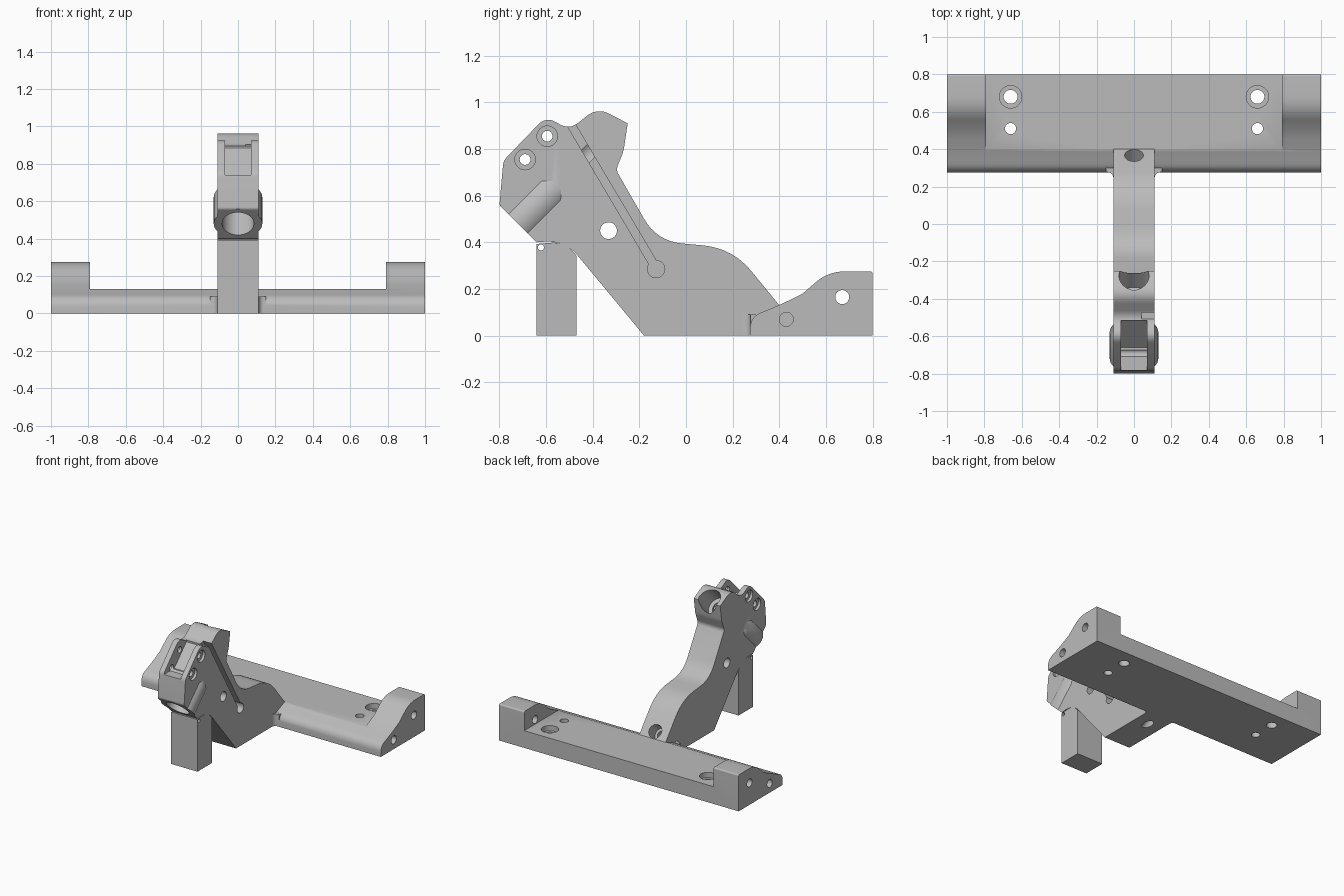
import bpy, bmesh, math
from mathutils import Vector

if "Cube" in bpy.data.objects:
    bpy.data.objects.remove(bpy.data.objects["Cube"], do_unlink=True)

grey = bpy.data.materials.new("plain grey")
grey.use_nodes = True
grey.diffuse_color = (0.5, 0.5, 0.5, 1)
grey.node_tree.nodes["Principled BSDF"].inputs["Base Color"].default_value = (0.5, 0.5, 0.5, 1)


def finish(name, bm):
    bmesh.ops.recalc_face_normals(bm, faces=bm.faces)
    mesh = bpy.data.meshes.new(name)
    bm.to_mesh(mesh)
    bm.free()
    mesh.materials.append(grey)
    obj = bpy.data.objects.new(name, mesh)
    bpy.context.collection.objects.link(obj)
    return obj


def rounded(points, steps=8):
    """Replace each (a, b, reach) corner by a smooth curve starting 'reach' away."""
    out = []
    for i, (a, b, reach) in enumerate(points):
        p = Vector((a, b))
        if not reach:
            out.append(p)
            continue
        before = Vector(points[i - 1][:2]) - p
        after = Vector(points[(i + 1) % len(points)][:2]) - p
        s, e = p + before.normalized() * reach, p + after.normalized() * reach
        for k in range(steps + 1):
            t = k / steps
            out.append(s * (1 - t) ** 2 + p * 2 * t * (1 - t) + e * t * t)
    return out


def prism(name, points, lo, hi, vertical=False):
    """Extrude a y-z outline along x, or an x-y outline along z."""
    bm = bmesh.new()
    place = (lambda p: (p.x, p.y, lo)) if vertical else (lambda p: (lo, p.x, p.y))
    face = bm.faces.new([bm.verts.new(place(p)) for p in rounded(points)])
    ext = bmesh.ops.extrude_face_region(bm, geom=[face])
    shift = (0, 0, hi - lo) if vertical else (hi - lo, 0, 0)
    bmesh.ops.translate(bm, vec=shift, verts=[v for v in ext["geom"] if isinstance(v, bmesh.types.BMVert)])
    return finish(name, bm)


def lathe(name, start, direction, rings, squash=1, n=40):
    """Turned solid: rings of (radius, distance) along a direction."""
    d = Vector(direction).normalized()
    u = Vector((1, 0, 0)) if abs(d.x) < 0.9 else Vector((0, 1, 0))
    w = d.cross(u)
    bm = bmesh.new()
    loops = []
    for r, h in rings:
        loops.append([bm.verts.new(Vector(start) + d * h + u * r * math.cos(a) + w * r * squash * math.sin(a))
                      for a in (math.tau * k / n for k in range(n))])
    for l0, l1 in zip(loops, loops[1:]):
        for k in range(n):
            bm.faces.new((l0[k], l0[(k + 1) % n], l1[(k + 1) % n], l1[k]))
    bm.faces.new(loops[0])
    bm.faces.new(loops[-1])
    return finish(name, bm)


def combine(target, other, operation):
    mod = target.modifiers.new(operation.lower(), 'BOOLEAN')
    mod.operation, mod.object, mod.solver = operation, other, 'EXACT'
    bpy.ops.object.select_all(action='DESELECT')
    bpy.context.view_layer.objects.active = target
    target.select_set(True)
    bpy.ops.object.modifier_apply(modifier=mod.name)
    bpy.data.objects.remove(other, do_unlink=True)


def cut(target, cutter):
    combine(target, cutter, 'DIFFERENCE')


# Base plate with raised end blocks
body = prism("bracket_body", [
    (0.275, 0, 0), (0.275, 0.08, 0.05), (0.40, 0.13, 0.06), (0.50, 0.18, 0),
    (0.61, 0.275, 0.07), (0.80, 0.275, 0.012), (0.80, 0, 0)], -1, 1)
cut(body, prism("recess", [(0.1, 0.13, 0), (0.9, 0.13, 0), (0.9, 0.4, 0), (0.1, 0.4, 0)], -0.79, 0.79))

# Arm
arm = prism("arm", [
    (-0.18, 0, 0), (-0.52, 0.41, 0.09), (-0.64, 0.40, 0), (-0.80, 0.56, 0.01),
    (-0.783, 0.75, 0.02), (-0.60, 0.94, 0.05), (-0.50, 0.882, 0.05), (-0.38, 0.978, 0.06),
    (-0.25, 0.91, 0), (-0.268, 0.79, 0.02), (-0.30, 0.71, 0.02), (-0.125, 0.405, 0.11),
    (0.20, 0.375, 0.13), (0.40, 0.13, 0), (0.40, 0, 0)], -0.11, 0.11)
combine(body, arm, 'UNION')

# Fillets where the arm meets the base
for s in (-1, 1):
    fillet = prism("fillet", [(s * 0.10, 0.24, 0), (s * 0.11, 0.24, 0), (s * 0.11, 0.277, 0.035),
                              (s * 0.15, 0.277, 0), (s * 0.15, 0.30, 0), (s * 0.10, 0.30, 0)], 0, 0.09, True)
    combine(body, fillet, 'UNION')

# Barrel swelling around the lower bore
diagonal = (0, 1, 1)
mouth = (0, -0.72, 0.48)
combine(body, lathe("barrel", mouth, diagonal, [(0.13, 0), (0.13, 0.2), (0.10, 0.26)], 0.84), 'UNION')

# Diagonal bore: wide at both mouths, narrow between
cut(body, lathe("bore", mouth, diagonal, [
    (0.085, -0.1), (0.085, 0.28), (0.05, 0.28), (0.05, 0.46), (0.08, 0.46), (0.08, 0.8)]))

# Slot between the ears and side groove with a round end
cut(body, prism("ear_slot", [(-0.9, 0.74, 0), (-0.66, 0.74, 0), (-0.515, 0.885, 0),
                             (-0.515, 1, 0), (-0.9, 1, 0)], -0.07, 0.07))
cut(body, prism("side_groove", [(-0.56, 0.985, 0), (-0.53, 1.0, 0), (-0.115, 0.30, 0),
                                (-0.155, 0.30, 0)], 0.04, 0.2))
cut(body, lathe("groove_end", (0.04, -0.128, 0.285), (1, 0, 0), [(0.037, 0), (0.037, 0.2)]))

# Pin holes through the ears and a cross hole through the arm
for y, z in ((-0.69, 0.755), (-0.595, 0.855)):
    cut(body, lathe("pin_hole", (-0.2, y, z), (1, 0, 0), [
        (0.044, 0), (0.044, 0.11), (0.023, 0.11), (0.023, 0.29), (0.044, 0.29), (0.044, 0.4)]))
cut(body, lathe("cross_hole", (-0.2, -0.332, 0.45), (1, 0, 0), [(0.036, 0), (0.036, 0.4)]))

# Slanted screw hole from the back of the arm to its underside
cut(body, lathe("screw_hole", (0, 0.45, 0.235), (0, -0.79, -0.61), [
    (0.05, 0), (0.05, 0.2), (0.032, 0.2), (0.032, 0.6)]))

# Mounting holes in the plate and end blocks
for s in (-1, 1):
    cut(body, lathe("mount_hole", (s * 0.66, 0.68, -0.1), (0, 0, 1), [
        (0.037, 0), (0.037, 0.19), (0.06, 0.19), (0.06, 0.4)]))
    cut(body, lathe("small_hole", (s * 0.66, 0.51, -0.1), (0, 0, 1), [(0.03, 0), (0.03, 0.4)]))
    for y, z in ((0.43, 0.07), (0.67, 0.165)):
        cut(body, lathe("end_hole", (s * 0.78, y, z), (s, 0, 0), [(0.03, 0), (0.03, 0.4)]))

# Front support post under the arm
post = prism("support_post", [(-0.64, 0, 0), (-0.47, 0, 0), (-0.47, 0.343, 0),
                              (-0.52, 0.403, 0.06), (-0.64, 0.393, 0)], -0.11, 0.11)
cut(post, lathe("post_hole", (-0.2, -0.622, 0.378), (1, 0, 0), [(0.013, 0), (0.013, 0.4)], n=16))

for obj in (body, post):
    bpy.ops.object.select_all(action='DESELECT')
    bpy.context.view_layer.objects.active = obj
    obj.select_set(True)
    bpy.ops.object.shade_smooth_by_angle(angle=math.radians(30))
